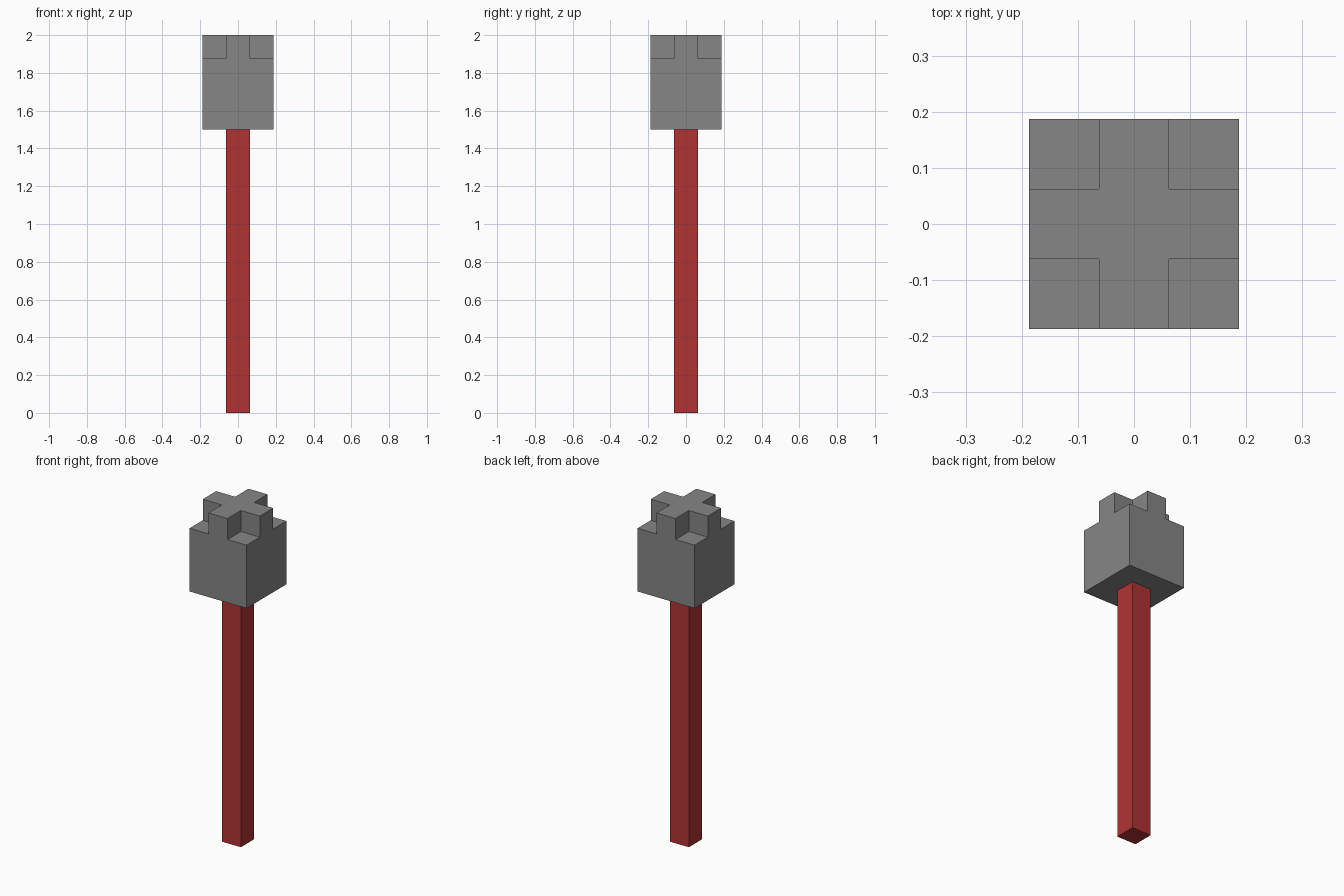
import bpy
import bmesh
from mathutils import Matrix, Vector

default = bpy.data.objects.get("Cube")
if default:
    bpy.data.objects.remove(default, do_unlink=True)

HEAD = 0.375    # head width
BAR = 0.125     # handle and cross arm width
NECK = 1.5      # height where the head starts


def material(name, colour):
    mat = bpy.data.materials.new(name)
    mat.use_nodes = True
    mat.diffuse_color = colour
    mat.node_tree.nodes["Principled BSDF"].inputs["Base Color"].default_value = colour
    return mat


def box(width, bottom, top):
    bm = bmesh.new()
    place = Matrix.Translation((0, 0, (bottom + top) / 2))
    scale = Matrix.Diagonal((width, width, top - bottom, 1))
    bmesh.ops.create_cube(bm, size=1, matrix=place @ scale)
    return bm


def finish(bm, name, mat):
    bmesh.ops.recalc_face_normals(bm, faces=bm.faces)
    mesh = bpy.data.meshes.new(name)
    bm.to_mesh(mesh)
    bm.free()
    mesh.materials.append(mat)
    bpy.context.collection.objects.link(bpy.data.objects.new(name, mesh))


red = material("red", (0.434, 0.034, 0.034, 1))
grey = material("grey", (0.238, 0.238, 0.238, 1))

# Square handle
finish(box(BAR, 0, NECK), "handle", red)

# Head block, cut into a three by three pattern
head = box(HEAD, NECK, NECK + HEAD)
for axis in (Vector((1, 0, 0)), Vector((0, 1, 0))):
    for side in (-1, 1):
        bmesh.ops.bisect_plane(head, geom=head.verts[:] + head.edges[:] + head.faces[:],
                               plane_co=axis * side * BAR / 2, plane_no=axis)

# Raised cross on top, leaving the four corners low
head.normal_update()
cross = []
for face in head.faces:
    centre = face.calc_center_median()
    if face.normal.z > 0.9 and min(abs(centre.x), abs(centre.y)) < BAR / 2:
        cross.append(face)
raised = bmesh.ops.extrude_face_region(head, geom=cross)["geom"]
bmesh.ops.translate(head, vec=(0, 0, BAR),
                    verts=[v for v in raised if isinstance(v, bmesh.types.BMVert)])
bmesh.ops.dissolve_limit(head, angle_limit=0.01, verts=head.verts[:], edges=head.edges[:])
finish(head, "head", grey)
